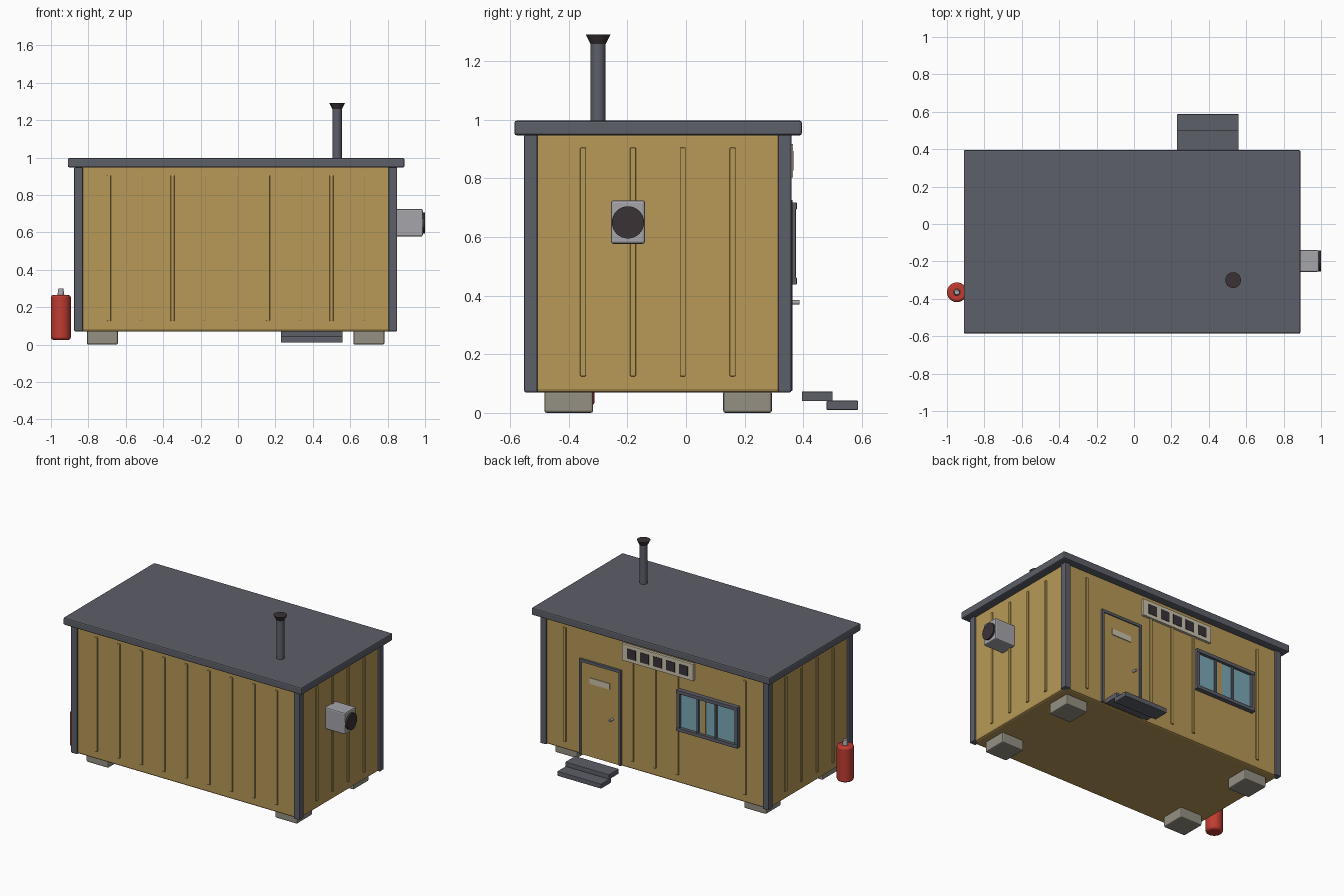
import bpy, math

if "Cube" in bpy.data.objects:
    bpy.data.objects.remove(bpy.data.objects["Cube"])

def mat(name, r, g, b):
    m = bpy.data.materials.new(name)
    m.diffuse_color = (r, g, b, 1)
    m.use_nodes = True
    m.node_tree.nodes["Principled BSDF"].inputs["Base Color"].default_value = m.diffuse_color
    return m

OCHRE = mat("ochre_wall", .48, .32, .095)
GREY = mat("slate_grey", .11, .115, .14)
RED = mat("red_paint", .52, .045, .03)
METAL = mat("light_metal", .38, .38, .41)
STONE = mat("concrete", .30, .28, .23)
DARK = mat("dark_opening", .042, .032, .037)
GLASS = mat("blue_glass", .20, .40, .48)
CREAM = mat("cream_plate", .60, .54, .42)

def finish(o, name, m, bevel, seg=2):
    o.name = name
    o.data.materials.append(m)
    if bevel:
        b = o.modifiers.new("bevel", 'BEVEL')
        b.width, b.segments = bevel, seg
        b.limit_method = 'ANGLE'
    return o

def box(name, x, y, z, m, bevel=0):
    """Box from (min, max) ranges."""
    bpy.ops.mesh.primitive_cube_add(size=1, location=[sum(r) / 2 for r in (x, y, z)])
    o = bpy.context.object
    o.scale = [abs(r[1] - r[0]) for r in (x, y, z)]
    bpy.ops.object.transform_apply(location=False, rotation=False, scale=True)
    return finish(o, name, m, bevel)

def tube(name, loc, r1, r2, h, m, bevel=0, rot=(0, 0, 0), n=32):
    bpy.ops.mesh.primitive_cone_add(vertices=n, radius1=r1, radius2=r2, depth=h,
                                    location=loc, rotation=rot)
    o = bpy.context.object
    bpy.ops.object.shade_smooth_by_angle(angle=math.radians(35))
    return finish(o, name, m, bevel)

# Cabin shell: walls, flat roof, corner posts, blocks
X0, X1, Y0, Y1 = -.862, .838, -.54, .348
box("cabin_walls", (X0, X1), (Y0, Y1), (.07, .955), OCHRE, .012)
box("roof_slab", (-.91, .89), (-.586, .396), (.947, .997), GREY, .008)
for sx, x in (("left", -.853), ("right", .828)):
    for sy, y in (("front", -.529), ("back", .337)):
        box(f"{sy}_{sx}_corner_post", (x - .023, x + .023), (y - .023, y + .023),
            (.07, .95), GREY, .006)
for sx, x in (("left", -.725), ("right", .70)):
    for sy, y in (("front", -.40), ("back", .21)):
        box(f"{sy}_{sx}_block", (x - .083, x + .083), (y - .083, y + .083),
            (0, .075), STONE, .008)

# Wall ribs, skipping the door and window on the back
P = .009
for i in range(9):
    x = -.69 + .17 * i
    box(f"front_rib_{i}", (x - .01, x + .01), (Y0 - P, Y0 + .01), (.125, .905), OCHRE, .003)
    if i not in (1, 2, 6, 7):
        box(f"back_rib_{i}", (x - .01, x + .01), (Y1 - .01, Y1 + P), (.125, .905), OCHRE, .003)
for i in range(4):
    y = -.351 + .17 * i
    box(f"left_rib_{i}", (X0 - P, X0 + .01), (y - .01, y + .01), (.125, .905), OCHRE, .003)
    box(f"right_rib_{i}", (X1 - .01, X1 + P), (y - .01, y + .01), (.125, .905), OCHRE, .003)

# Door with frame, plate and handle
box("door_panel", (.255, .54), (Y1 - .01, .356), (.075, .71), OCHRE, .002)
for n, x in (("left", .248), ("right", .547)):
    box(f"door_frame_{n}", (x - .009, x + .009), (Y1 - .01, .363), (.075, .725), GREY, .002)
box("door_frame_top", (.239, .556), (Y1 - .01, .363), (.707, .727), GREY, .002)
box("door_plate", (.325, .475), (.35, .361), (.575, .615), CREAM)
tube("door_handle", (.305, .37, .377), .008, .008, .036, METAL, 0, (math.pi / 2, 0, 0), 16)

# Two steps outside the door
box("upper_step", (.23, .56), (.395, .50), (.04, .073), GREY, .003)
box("lower_step", (.23, .56), (.48, .587), (.01, .042), GREY, .003)

# Window: glass, frame, mullions and inner strip
box("window_glass", (-.64, -.20), (Y1 - .01, .358), (.45, .705), GLASS)
box("window_strip", (-.40, -.365), (.35, .361), (.455, .70), OCHRE)
for n, x in (("left", -.638), ("right", -.202)):
    box(f"window_frame_{n}", (x - .012, x + .012), (Y1 - .01, .375), (.44, .715), GREY, .002)
for n, z in (("bottom", .45), ("top", .706)):
    box(f"window_frame_{n}", (-.65, -.19), (Y1 - .01, .378), (z - .012, z + .012), GREY, .002)
for i, x in enumerate((-.345, -.48)):
    box(f"window_mullion_{i}", (x - .007, x + .007), (Y1 - .01, .37), (.45, .705), GREY)

# Sign board with five dark squares
box("sign_board", (-.31, .23), (Y1 - .01, .365), (.803, .918), CREAM, .002)
for i in range(5):
    x = -.04 + .098 * (i - 2)
    box(f"sign_square_{i}", (x - .033, x + .033), (.362, .3675), (.827, .894), DARK)

# Vent unit on the right wall
box("vent_box", (.82, .988), (-.256, -.14), (.577, .725), METAL, .008)
tube("vent_opening", (.99, -.198, .65), .055, .055, .02, DARK, 0, (0, math.pi / 2, 0))

# Chimney with flared cap
tube("chimney_pipe", (.53, -.30, 1.12), .025, .025, .29, GREY)
tube("chimney_cap", (.53, -.30, 1.275), .026, .042, .032, DARK)

# Gas cylinder beside the cabin
tube("cylinder_body", (-.947, -.365, .145), .053, .053, .24, RED, .012)
tube("cylinder_valve", (-.947, -.365, .28), .019, .013, .04, METAL)
